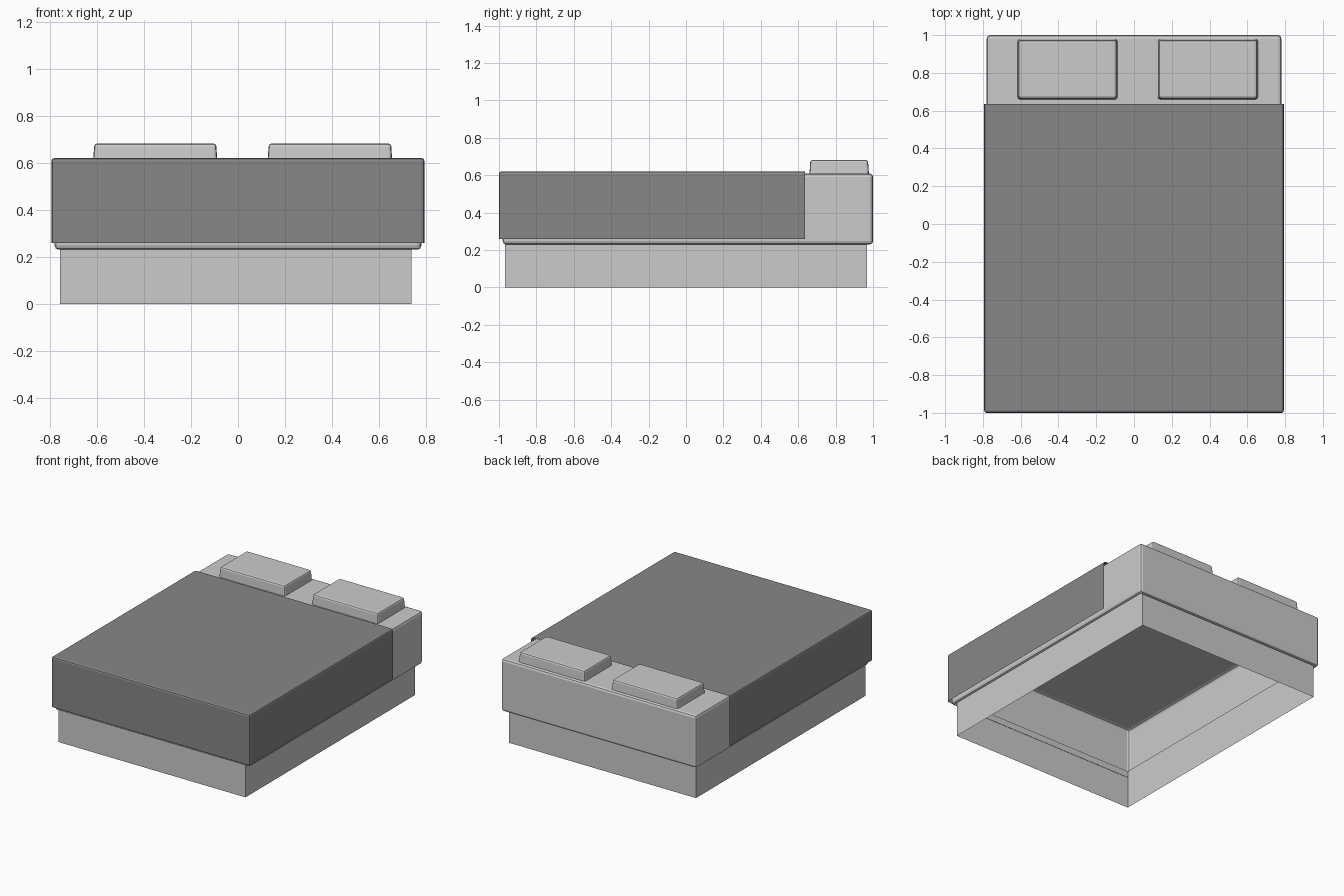
import bpy, bmesh

if "Cube" in bpy.data.objects:
    bpy.data.objects.remove(bpy.data.objects["Cube"])


def paint(name, grey):
    """Plain grey material."""
    mat = bpy.data.materials.new(name)
    mat.diffuse_color = (grey, grey, grey, 1)
    mat.use_nodes = True
    mat.node_tree.nodes["Principled BSDF"].inputs["Base Color"].default_value = mat.diffuse_color
    return mat


def shell(name, lo, hi, mat, bevel=0.0, open_sides=(), bevel_if=None, taper=0.0):
    """Flat-shaded bevelled box from corner lo to corner hi; listed sides are left open."""
    bm = bmesh.new()
    bmesh.ops.create_cube(bm, size=1)
    for v in bm.verts:
        inset = taper if v.co.z > 0 else 0.0
        for i in range(3):
            shift = inset if i < 2 else 0.0
            v.co[i] = hi[i] - shift if v.co[i] > 0 else lo[i] + shift
    if bevel:
        edges = [e for e in bm.edges if bevel_if is None or bevel_if(e)]
        bmesh.ops.bevel(bm, geom=edges, offset=bevel, segments=2,
                        profile=0.5, affect='EDGES')
    # open sides are (axis, position) planes
    gone = [f for f in bm.faces
            if any(all(abs(v.co[a] - p) < 1e-4 for v in f.verts) for a, p in open_sides)]
    bmesh.ops.delete(bm, geom=gone, context='FACES')
    mesh = bpy.data.meshes.new(name)
    bm.to_mesh(mesh)
    bm.free()
    mesh.materials.append(mat)
    obj = bpy.data.objects.new(name, mesh)
    bpy.context.collection.objects.link(obj)
    return obj


light = paint("mattress_grey", 0.8)
mid = paint("base_grey", 0.56)
dark = paint("blanket_grey", 0.245)

# Base: four thin walls, open above and below, reaching up into the mattress
shell("bed_base", (-0.757, -0.967, 0.0), (0.737, 0.967, 0.28), mid,
      open_sides=[(2, 0.0), (2, 0.28)])

# Mattress: rounded box with an open underside
shell("mattress", (-0.78, -0.98, 0.23), (0.78, 1.0, 0.61), light, bevel=0.018,
      open_sides=[(2, 0.23)])


# Blanket: top, front and two side drops, rounded only where the cloth folds
def blanket_fold(e):
    m = (e.verts[0].co + e.verts[1].co) / 2
    return m.z > 0.3 and m.y < 0.6


shell("blanket", (-0.793, -1.0, 0.258), (0.793, 0.635, 0.62), dark, bevel=0.012,
      open_sides=[(2, 0.258), (1, 0.635)], bevel_if=blanket_fold)

# Pillows
for side, x0, x1 in (("left", -0.617, -0.087), ("right", 0.125, 0.657)):
    shell("pillow_" + side, (x0, 0.659, 0.595), (x1, 0.979, 0.682), mid,
          bevel=0.012, taper=0.006,
          bevel_if=lambda e: max(v.co.z for v in e.verts) > 0.6)
